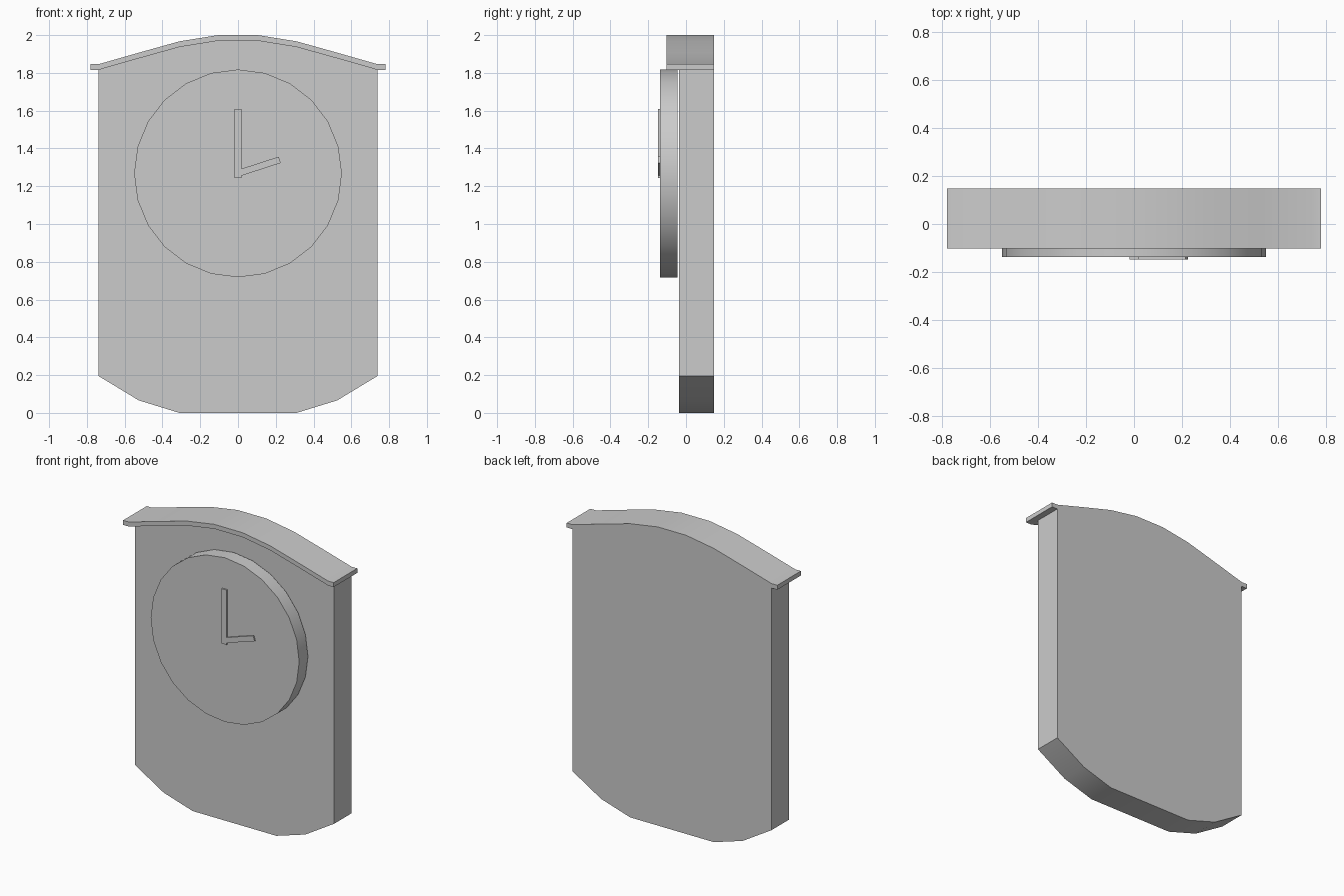
import bpy, bmesh, math
from mathutils import Vector

if "Cube" in bpy.data.objects:
    bpy.data.objects.remove(bpy.data.objects["Cube"])


def slab(name, outline, y0, y1, smooth=True):
    """Extrude an (x, z) outline from y0 (front) to y1 (back)."""
    bm = bmesh.new()
    face = bm.faces.new([bm.verts.new((x, y0, z)) for x, z in outline])
    ext = bmesh.ops.extrude_face_region(bm, geom=[face], use_keep_orig=True)
    moved = [v for v in ext["geom"] if isinstance(v, bmesh.types.BMVert)]
    bmesh.ops.translate(bm, verts=moved, vec=Vector((0, y1 - y0, 0)))
    bmesh.ops.recalc_face_normals(bm, faces=bm.faces[:])
    mesh = bpy.data.meshes.new(name)
    bm.to_mesh(mesh)
    bm.free()
    ob = bpy.data.objects.new(name, mesh)
    bpy.context.collection.objects.link(ob)
    if smooth:
        bpy.ops.object.select_all(action='DESELECT')
        ob.select_set(True)
        bpy.context.view_layer.objects.active = ob
        bpy.ops.object.shade_smooth_by_angle(angle=math.radians(30))
    return ob


def mirrored(half):
    """Right-hand points followed by their reflection, left to right."""
    return [(-x, z) for x, z in reversed(half)] + half


def hand(name, centre_z, angle, start, end, width, y0):
    """Flat bar pointing along an angle from the dial centre."""
    c, s = math.cos(angle), math.sin(angle)
    w = width / 2
    pts = [(start, -w), (end, -w), (end, w), (start, w)]
    return slab(name, [(a * c - b * s, centre_z + a * s + b * c) for a, b in pts],
                y0, -0.135, smooth=False)


# Shared arch under the roof, from the middle to the right edge
arch = [(0.105, 1.97), (0.31, 1.937), (0.525, 1.877), (0.738, 1.816)]
base = [(0.31, 0.0), (0.525, 0.066), (0.738, 0.195)]
BACK = 0.148

# Case with arched top and rounded bottom
slab("clock_case", mirrored(arch) + mirrored(base)[::-1], -0.037, BACK)

# Overhanging roof strip following the arch, with small flat ends
under = arch + [(0.78, 1.816)]
over = [(x, z + 0.03) for x, z in under]
slab("roof", mirrored(over) + mirrored(under)[::-1], -0.102, BACK)

# Round dial standing just clear of the case
R, CZ, N = 0.55, 1.268, 24
slab("dial", [(R * math.cos(2 * math.pi * i / N), CZ + R * math.sin(2 * math.pi * i / N))
              for i in range(N)], -0.138, -0.045)

# Hands
hand("minute_hand", CZ, math.radians(90), -0.025, 0.342, 0.038, -0.148)
hand("hour_hand", CZ, math.radians(18), -0.005, 0.232, 0.035, -0.1475)
